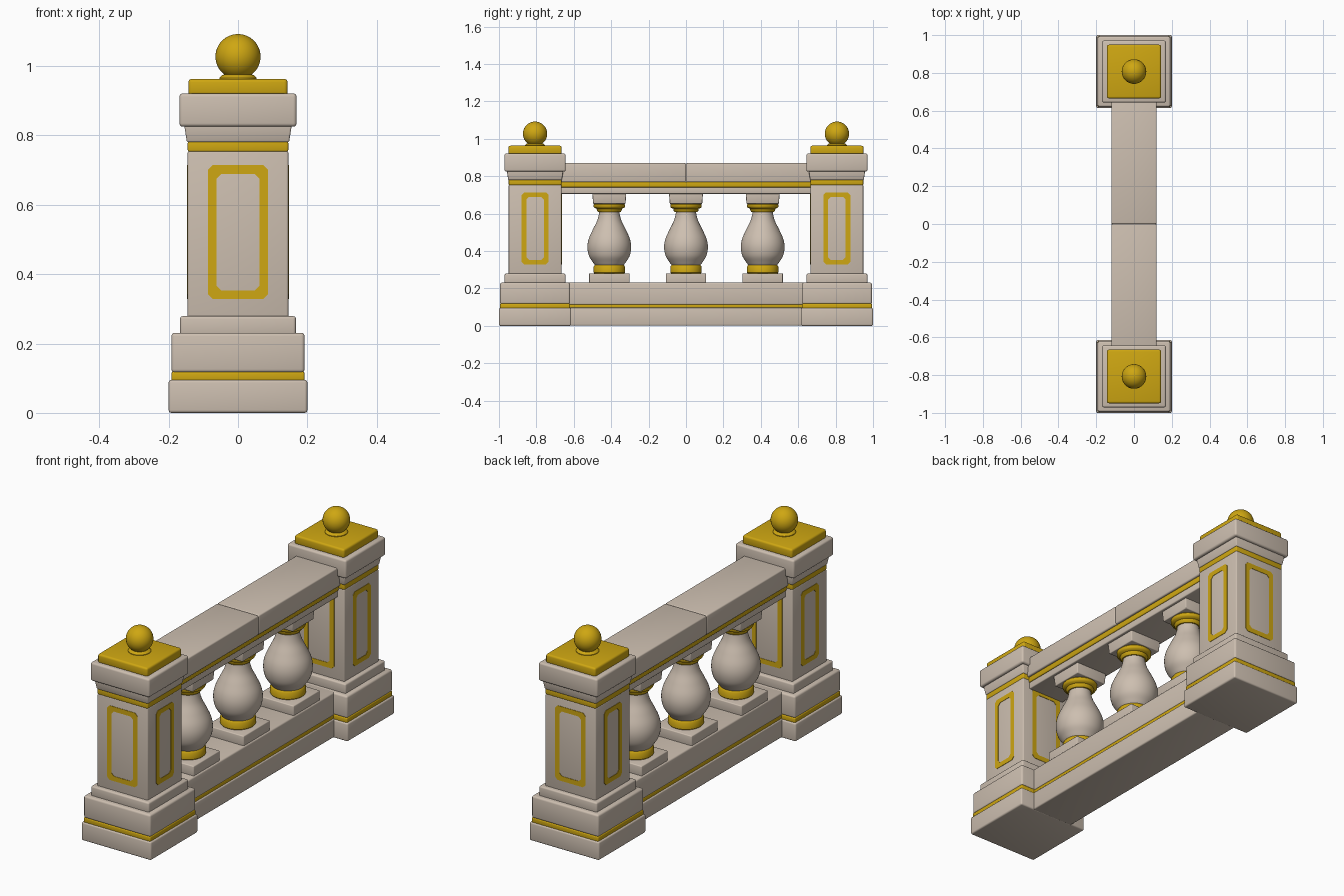
import bpy, bmesh, math
from mathutils import Matrix, Vector

if "Cube" in bpy.data.objects:
    bpy.data.objects.remove(bpy.data.objects["Cube"])


def material(name, rgb):
    m = bpy.data.materials.new(name)
    m.diffuse_color = (*rgb, 1)
    m.use_nodes = True
    m.node_tree.nodes["Principled BSDF"].inputs["Base Color"].default_value = m.diffuse_color
    return m


STONE = material("warm stone", (0.61, 0.52, 0.435))
GOLD = material("gold", (0.62, 0.385, 0.006))


def finish(name, bm, mat, smooth=True):
    bmesh.ops.recalc_face_normals(bm, faces=bm.faces)
    me = bpy.data.meshes.new(name)
    bm.to_mesh(me)
    bm.free()
    me.materials.append(mat)
    ob = bpy.data.objects.new(name, me)
    bpy.context.collection.objects.link(ob)
    if smooth:
        bpy.ops.object.select_all(action='DESELECT')
        ob.select_set(True)
        bpy.context.view_layer.objects.active = ob
        bpy.ops.object.shade_smooth_by_angle(angle=math.radians(40))
    return ob


def block(name, cy, hx, hy, z0, z1, mat, bevel=0.008, taper=1.0):
    """Softly bevelled box; taper scales the bottom."""
    bm = bmesh.new()
    bmesh.ops.create_cube(bm, size=2)
    for v in bm.verts:
        k = taper if v.co.z < 0 else 1
        v.co = (v.co.x * hx * k, cy + v.co.y * hy * k, z0 if v.co.z < 0 else z1)
    if bevel:
        bmesh.ops.bevel(bm, geom=bm.edges[:], offset=bevel, segments=3,
                        profile=0.5, affect='EDGES')
    return finish(name, bm, mat)


def lathe(name, cy, profile, mat, steps=48):
    bm = bmesh.new()
    vs = [bm.verts.new((r, 0, z)) for r, z in profile]
    es = [bm.edges.new(p) for p in zip(vs, vs[1:])]
    bmesh.ops.spin(bm, geom=vs + es, cent=(0, 0, 0), axis=(0, 0, 1),
                   angle=2 * math.pi, steps=steps)
    bmesh.ops.remove_doubles(bm, verts=bm.verts, dist=1e-5)
    bmesh.ops.translate(bm, verts=bm.verts, vec=(0, cy, 0))
    return finish(name, bm, mat)


def smooth_curve(pts, n=6):
    """Catmull-Rom through the profile points."""
    p = [Vector(q) for q in pts]
    p = [2 * p[0] - p[1]] + p + [2 * p[-1] - p[-2]]
    out = []
    for a, b, c, d in zip(p, p[1:], p[2:], p[3:]):
        for i in range(n):
            t = i / n
            out.append(0.5 * (2 * b + (c - a) * t + (2 * a - 5 * b + 4 * c - d) * t * t
                              + (3 * b - a - 3 * c + d) * t ** 3))
    return [tuple(q) for q in out] + [tuple(pts[-1])]


def frame(name, cy, angle, dist, hw, z0, z1, w=0.025, c=0.014):
    """Thin chamfered picture-frame plate lying on a pillar face."""
    bm = bmesh.new()

    def ring(inset, y):
        a, b, t = hw - inset, z0 + inset, z1 - inset
        pts = [(-a + c, b), (a - c, b), (a, b + c), (a, t - c),
               (a - c, t), (-a + c, t), (-a, t - c), (-a, b + c)]
        return [bm.verts.new((x, y, z)) for x, z in pts]

    loops = [ring(0, -dist + 0.002), ring(0, -dist - 0.002),
             ring(w, -dist - 0.002), ring(w, -dist + 0.002)]
    for k in range(4):
        a, b = loops[k], loops[(k + 1) % 4]
        for i in range(8):
            j = (i + 1) % 8
            bm.faces.new((a[i], a[j], b[j], b[i]))
    bm.transform(Matrix.Translation((0, cy, 0)) @ Matrix.Rotation(angle, 4, 'Z'))
    return finish(name, bm, GOLD, smooth=False)


# Pillars: part, half x, half y, z range, colour, bevel, bottom taper
LAYERS = [
    ("plinth", 0.200, 0.193, 0.0, 0.095, STONE, 0.008, 1),
    ("plinth_band", 0.192, 0.187, 0.090, 0.119, GOLD, 0.006, 1),
    ("plinth_block", 0.192, 0.187, 0.116, 0.231, STONE, 0.010, 1),
    ("plinth_step", 0.167, 0.163, 0.222, 0.279, STONE, 0.008, 1),
    ("shaft", 0.145, 0.141, 0.270, 0.756, STONE, 0.006, 1),
    ("shaft_band", 0.145, 0.141, 0.752, 0.784, GOLD, 0.006, 1),
    ("cap_neck", 0.155, 0.151, 0.780, 0.830, STONE, 0.005, 0.95),
    ("cap", 0.169, 0.164, 0.825, 0.921, STONE, 0.010, 1),
    ("cap_plate", 0.143, 0.142, 0.915, 0.963, GOLD, 0.010, 1),
]
for side, s in (("front", -1), ("back", 1)):
    cy = s * 0.807
    for part, hx, hy, z0, z1, mat, bev, tap in LAYERS:
        block(f"{side}_pillar_{part}", cy, hx, hy, z0, z1, mat, bev, tap)
    for k in range(4):
        across = k % 2
        frame(f"{side}_pillar_panel_frame_{k}", cy, k * math.pi / 2,
              0.145 if across else 0.141, 0.072 if across else 0.087, 0.328, 0.714)
    # finial collar and ball
    lathe(f"{side}_finial_collar", cy,
          [(0, 0.955), (0.054, 0.955), (0.054, 0.966), (0.047, 0.973), (0.03, 0.978), (0, 0.978)], GOLD)
    ball = [(0.065 * math.sin(i * math.pi / 24), 1.027 - 0.065 * math.cos(i * math.pi / 24))
            for i in range(25)]
    lathe(f"{side}_finial_ball", cy, ball, GOLD)

# Base wall and hand rail, in two halves meeting at the centre seam
for side, s in (("front", -1), ("back", 1)):
    block(f"{side}_rail_top", s * 0.335, 0.120, 0.335, 0.768, 0.870, STONE, 0.007)
block("rail_band", 0, 0.110, 0.67, 0.740, 0.770, GOLD, 0.005)
block("rail_underside", 0, 0.105, 0.67, 0.706, 0.744, STONE, 0.005)
block("wall_foot", 0, 0.120, 0.64, 0.001, 0.097, STONE, 0.007)
block("wall_band", 0, 0.114, 0.64, 0.092, 0.116, GOLD, 0.005)
block("wall_block", 0, 0.115, 0.64, 0.112, 0.231, STONE, 0.008)

# Balusters
BULB = smooth_curve([(0.075, 0.322), (0.088, 0.340), (0.109, 0.375), (0.117, 0.420),
                     (0.110, 0.465), (0.088, 0.515), (0.066, 0.560), (0.055, 0.600), (0.054, 0.625)])
for i, y in enumerate((-0.41, 0, 0.41)):
    block(f"baluster_{i}_foot_block", y, 0.108, 0.108, 0.225, 0.281, STONE, 0.005)
    lathe(f"baluster_{i}_lower_ring", y,
          [(0, 0.278), (0.078, 0.278), (0.084, 0.285), (0.084, 0.316), (0.078, 0.325),
           (0.070, 0.333), (0, 0.333)], GOLD)
    lathe(f"baluster_{i}_body", y, BULB, STONE)
    lathe(f"baluster_{i}_upper_ring", y,
          [(0, 0.608), (0.060, 0.608), (0.066, 0.616), (0.068, 0.626), (0.080, 0.631),
           (0.084, 0.638), (0.084, 0.648), (0.078, 0.655), (0, 0.655)], GOLD)
    block(f"baluster_{i}_head_block", y, 0.091, 0.091, 0.652, 0.710, STONE, 0.004, 0.95)
